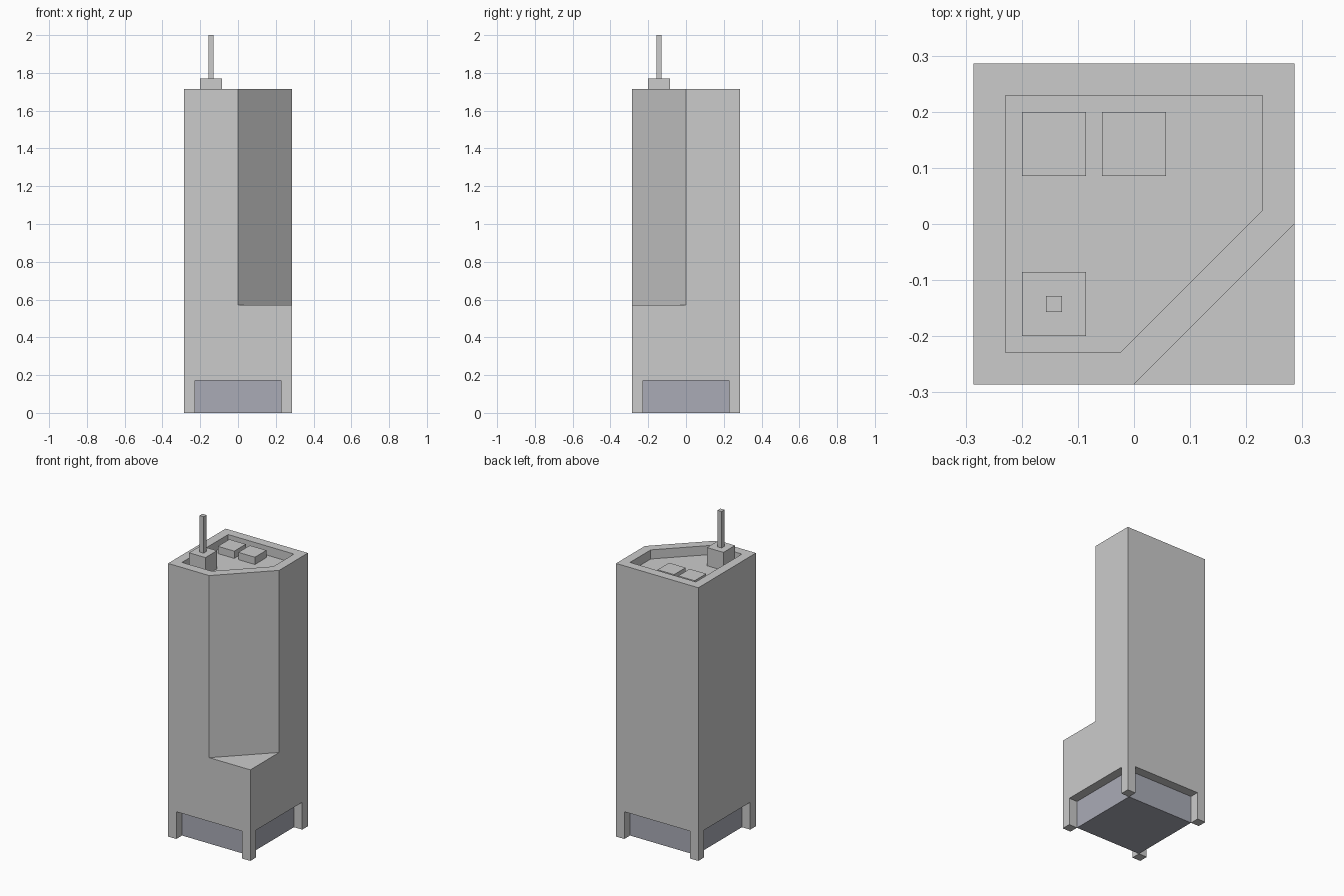
import bpy, bmesh
from mathutils import Vector

if "Cube" in bpy.data.objects:
    bpy.data.objects.remove(bpy.data.objects["Cube"])

U = 2 / 35  # one module of the building grid


def box(name, x, y, z):
    """Box from (min, max) ranges given in modules."""
    bm = bmesh.new()
    bmesh.ops.create_cube(bm, size=1)
    for v in bm.verts:
        v.co = Vector([U * (r[0] if c < 0 else r[1]) for c, r in zip(v.co, (x, y, z))])
    me = bpy.data.meshes.new(name)
    bm.to_mesh(me)
    bm.free()
    ob = bpy.data.objects.new(name, me)
    bpy.context.collection.objects.link(ob)
    return ob


def extrude_face(bm, face, dz):
    """Extrude a face vertically and return the new cap."""
    cap = bmesh.ops.extrude_discrete_faces(bm, faces=[face])["faces"][0]
    bmesh.ops.translate(bm, verts=cap.verts, vec=(0, 0, dz * U))
    return cap


# Tower: square base, then a chamfered shaft with a sunken roof
bm = bmesh.new()
outline = [(-5, -5), (0, -5), (5, -5), (5, 0), (5, 5), (-5, 5)]
low = [bm.verts.new((x * U, y * U, 0)) for x, y in outline]
top = [bm.verts.new((x * U, y * U, 10 * U)) for x, y in outline]
bm.faces.new(low[::-1])
for i in range(6):
    j = (i + 1) % 6
    bm.faces.new((low[i], low[j], top[j], top[i]))
bm.faces.new((top[1], top[2], top[3]))                      # corner ledge
shaft = bm.faces.new((top[0], top[1], top[3], top[4], top[5]))
roof = extrude_face(bm, shaft, 20)
bmesh.ops.inset_region(bm, faces=[roof], thickness=U, use_even_offset=True)
extrude_face(bm, roof, -1)
bmesh.ops.recalc_face_normals(bm, faces=bm.faces)
me = bpy.data.meshes.new("tower")
bm.to_mesh(me)
bm.free()
tower = bpy.data.objects.new("tower", me)
bpy.context.collection.objects.link(tower)

# Open ground floor: two crossing cuts leave four corner legs
bpy.context.view_layer.objects.active = tower
for x, y in ((4, 6), (6, 4)):
    cutter = box("cutter", (-x, x), (-y, y), (-1, 3))
    cutter.hide_render = True
    mod = tower.modifiers.new("opening", 'BOOLEAN')
    mod.object = cutter
    mod.operation = 'DIFFERENCE'
    mod.solver = 'EXACT'
    bpy.ops.object.modifier_apply(modifier=mod.name)
    bpy.data.objects.remove(cutter)

# Lobby glazing
lobby = box("lobby", (-4, 4), (-4, 4), (0, 3))
glass = bpy.data.materials.new("lobby_glass")
glass.diffuse_color = (0.4, 0.41, 0.47, 1)
glass.use_nodes = True
glass.node_tree.nodes["Principled BSDF"].inputs["Base Color"].default_value = glass.diffuse_color
lobby.data.materials.append(glass)

# Roof equipment
for i, x in enumerate((-3.5, -1)):
    box(f"roof_unit_{i + 1}", (x, x + 2), (1.5, 3.5), (29, 29.8))

# Mast and its plinth
box("mast_base", (-3.5, -1.5), (-3.5, -1.5), (29, 31))
box("mast", (-2.75, -2.25), (-2.75, -2.25), (31, 35))
